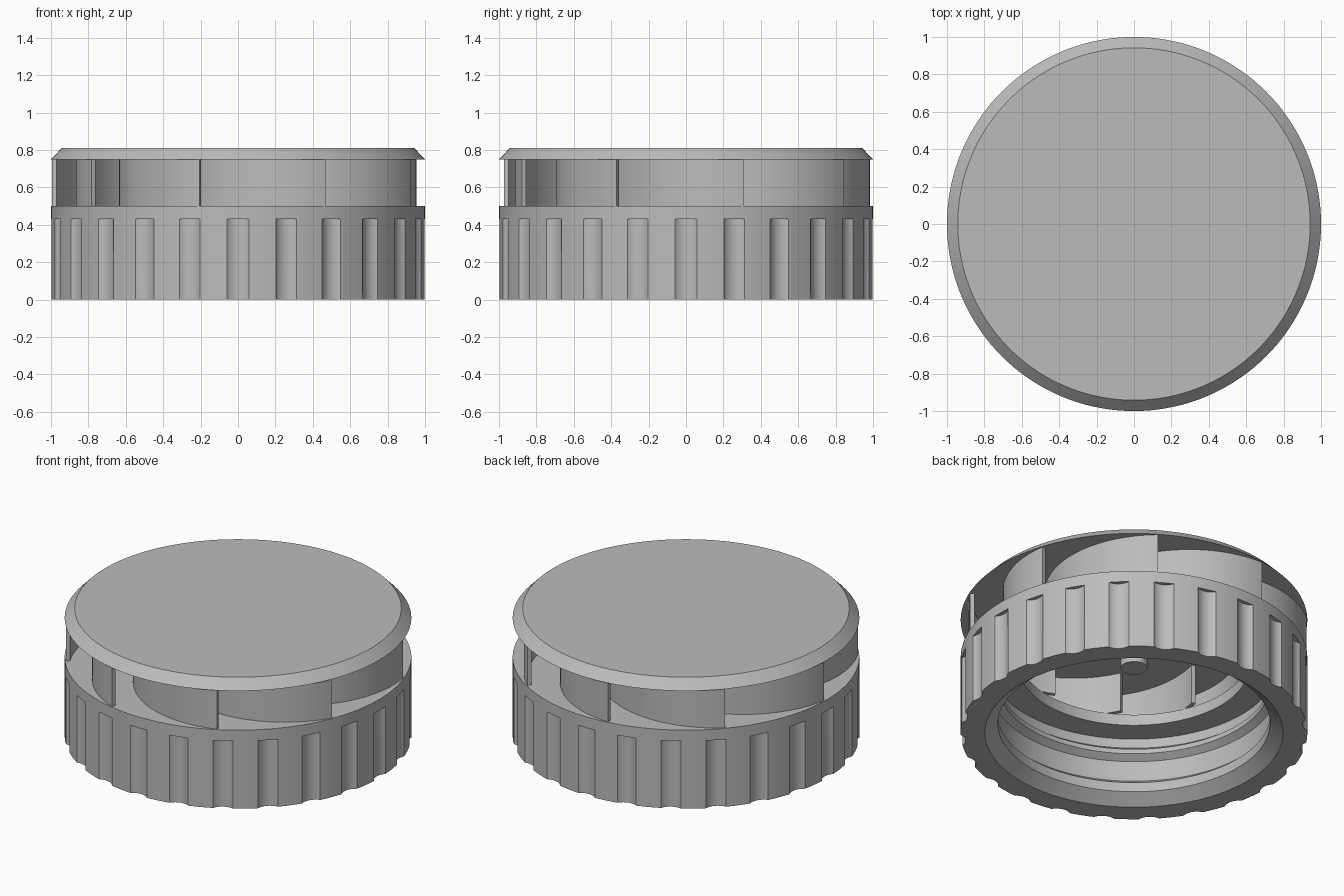
import bpy, bmesh, math
from math import sin, cos, pi, radians

if "Cube" in bpy.data.objects:
    bpy.data.objects.remove(bpy.data.objects["Cube"], do_unlink=True)

grey = bpy.data.materials.new("plain_grey")
grey.use_nodes = True
grey.diffuse_color = (0.5, 0.5, 0.5, 1)
grey.node_tree.nodes["Principled BSDF"].inputs["Base Color"].default_value = (0.5, 0.5, 0.5, 1)


def finish(name, bm):
    bmesh.ops.recalc_face_normals(bm, faces=bm.faces)
    mesh = bpy.data.meshes.new(name)
    bm.to_mesh(mesh)
    bm.free()
    mesh.materials.append(grey)
    obj = bpy.data.objects.new(name, mesh)
    bpy.context.collection.objects.link(obj)
    return obj


def smooth(obj, angle=25):
    bpy.ops.object.select_all(action="DESELECT")
    obj.select_set(True)
    bpy.context.view_layer.objects.active = obj
    bpy.ops.object.shade_smooth_by_angle(angle=radians(angle))


def prism(bm, outline, z0, z1):
    """Extrude a closed xy outline between two heights."""
    face = bm.faces.new([bm.verts.new((x, y, z0)) for x, y in outline])
    top = bmesh.ops.extrude_face_region(bm, geom=[face])["geom"]
    bmesh.ops.translate(bm, vec=(0, 0, z1 - z0),
                        verts=[v for v in top if isinstance(v, bmesh.types.BMVert)])


def circle(r, n, cx=0, cy=0):
    return [(cx + r * cos(2 * pi * i / n), cy + r * sin(2 * pi * i / n)) for i in range(n)]


def revolve(name, profile, n=144):
    """Turn a closed (radius, height) profile around z."""
    bm = bmesh.new()
    rings = [[bm.verts.new((x, y, z)) for x, y in circle(r, n)] for r, z in profile]
    for a, b in zip(rings, rings[1:] + rings[:1]):
        for i in range(n):
            j = (i + 1) % n
            bm.faces.new((a[i], a[j], b[j], b[i]))
    return finish(name, bm)


# Collar with chamfered mouth, thread ridges and inner lip
collar = revolve("collar", [
    (1, 0), (1, 0.5), (0.66, 0.5), (0.66, 0.43), (0.82, 0.43),
    (0.82, 0.37), (0.78, 0.34), (0.78, 0.31), (0.82, 0.28),
    (0.82, 0.15), (0.785, 0.12), (0.785, 0.06), (0.86, 0)])

# Grip flutes cut around the collar
bm = bmesh.new()
for i in range(24):
    a = 2 * pi * i / 24
    prism(bm, circle(0.085, 32, 1.06 * cos(a), 1.06 * sin(a)), -0.1, 0.43)
cutter = finish("flute_cutter", bm)
cutter.hide_render = True
mod = collar.modifiers.new("flutes", "BOOLEAN")
mod.object = cutter
mod.operation = "DIFFERENCE"
mod.solver = "EXACT"
bpy.context.view_layer.objects.active = collar
bpy.ops.object.modifier_apply(modifier=mod.name)
bpy.data.objects.remove(cutter, do_unlink=True)
smooth(collar)

# Swirl vanes: thin arcs sweeping inward from the rim
CX, CY, R, THICK, STEPS = 0.335, 0.105, 0.668, 0.025, 28
arc = [radians(-9 - 84 * i / STEPS) for i in range(STEPS + 1)]
section = [(CX + R * cos(t), CY + R * sin(t)) for t in arc]
section += [(CX + (R - THICK) * cos(t), CY + (R - THICK) * sin(t)) for t in reversed(arc)]
bm = bmesh.new()
for k in range(9):
    a = radians(18 + 40 * k)
    prism(bm, [(x * cos(a) - y * sin(a), x * sin(a) + y * cos(a)) for x, y in section], 0.5, 0.75)
smooth(finish("swirl_vanes", bm))

# Top plate with bevelled rim
bm = bmesh.new()
bmesh.ops.create_cone(bm, cap_ends=True, segments=144, radius1=1, radius2=0.942, depth=0.06)
bmesh.ops.translate(bm, verts=bm.verts, vec=(0, 0, 0.78))
smooth(finish("top_plate", bm))

# Centre post under the plate
bm = bmesh.new()
prism(bm, circle(0.077, 48), 0.43, 0.75)
smooth(finish("centre_post", bm))
